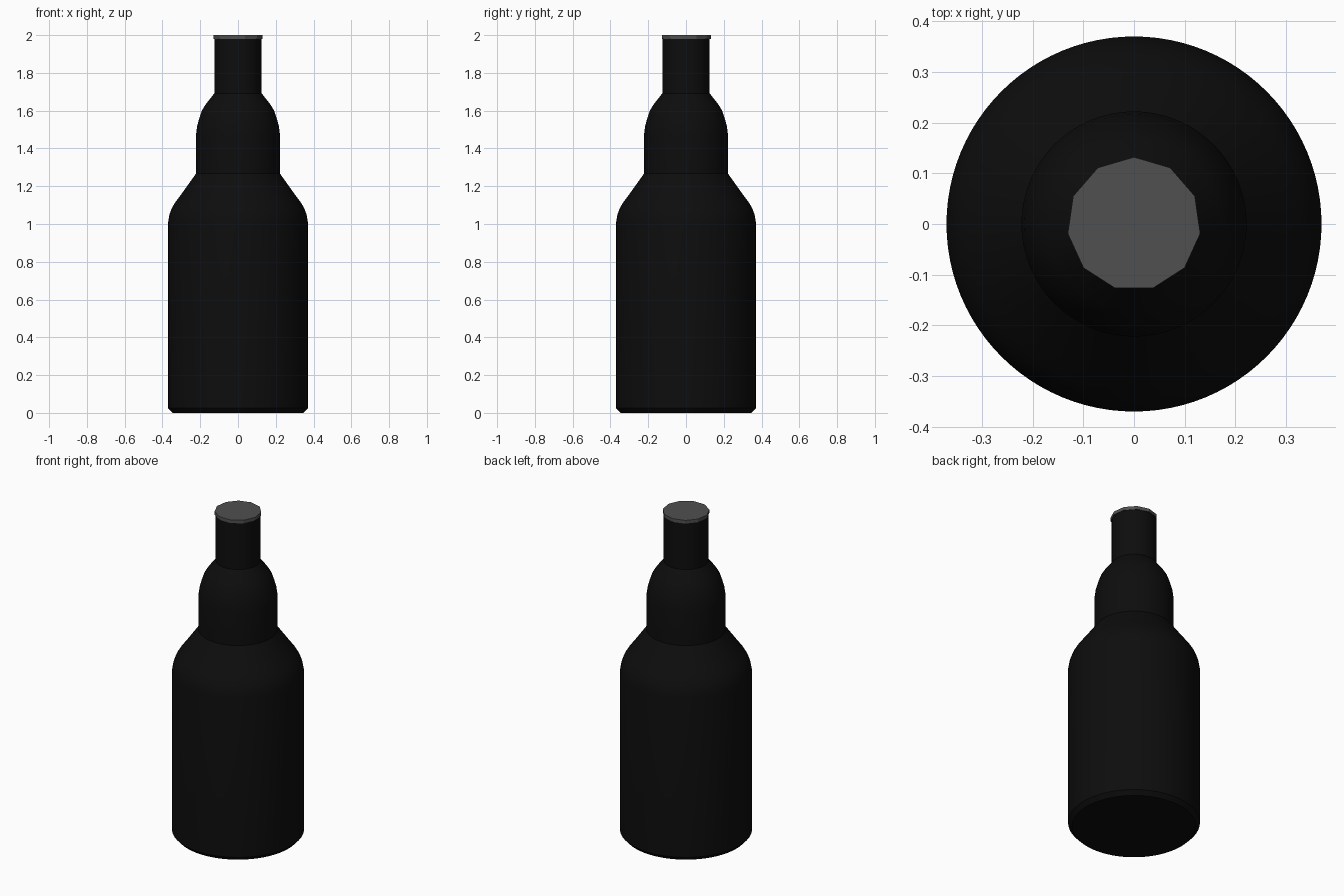
import bpy, bmesh, math

if "Cube" in bpy.data.objects:
    bpy.data.objects.remove(bpy.data.objects["Cube"])


def material(name, v):
    m = bpy.data.materials.new(name)
    m.diffuse_color = (v, v, v, 1)
    m.use_nodes = True
    m.node_tree.nodes["Principled BSDF"].inputs["Base Color"].default_value = m.diffuse_color
    return m


def finish(obj, mat, angle):
    obj.data.materials.append(mat)
    bpy.ops.object.select_all(action='DESELECT')
    obj.select_set(True)
    bpy.context.view_layer.objects.active = obj
    bpy.ops.object.shade_smooth_by_angle(angle=math.radians(angle))


def lathe(name, profile, sides):
    bm = bmesh.new()
    rings = []
    for r, z in profile:
        rings.append([bm.verts.new((r * math.cos(a), r * math.sin(a), z))
                      for a in (2 * math.pi * i / sides + math.pi / 2 for i in range(sides))])
    for a, b in zip(rings, rings[1:]):
        for i in range(sides):
            j = (i + 1) % sides
            bm.faces.new((a[i], a[j], b[j], b[i]))
    bm.faces.new(rings[0][::-1])
    bm.faces.new(rings[-1])
    me = bpy.data.meshes.new(name)
    bm.to_mesh(me)
    bm.free()
    obj = bpy.data.objects.new(name, me)
    bpy.context.collection.objects.link(obj)
    return obj


# Bottle: base chamfer, body, shoulder, bulged neck, straight throat
bottle_profile = [
    (0.347, 0), (0.37, 0.025), (0.37, 1.01), (0.363, 1.05), (0.35, 1.085),
    (0.33, 1.118), (0.302, 1.155), (0.222, 1.267),
    (0.222, 1.475), (0.216, 1.52), (0.205, 1.56), (0.19, 1.603),
    (0.17, 1.635), (0.125, 1.692), (0.125, 1.985)]
finish(lathe("bottle", bottle_profile, 96), material("black_glass", 0.004), 28)

# Eleven-sided flat cap
finish(lathe("cap", [(0.132, 1.98), (0.132, 2.0)], 11), material("cap_grey", 0.08), 25)
